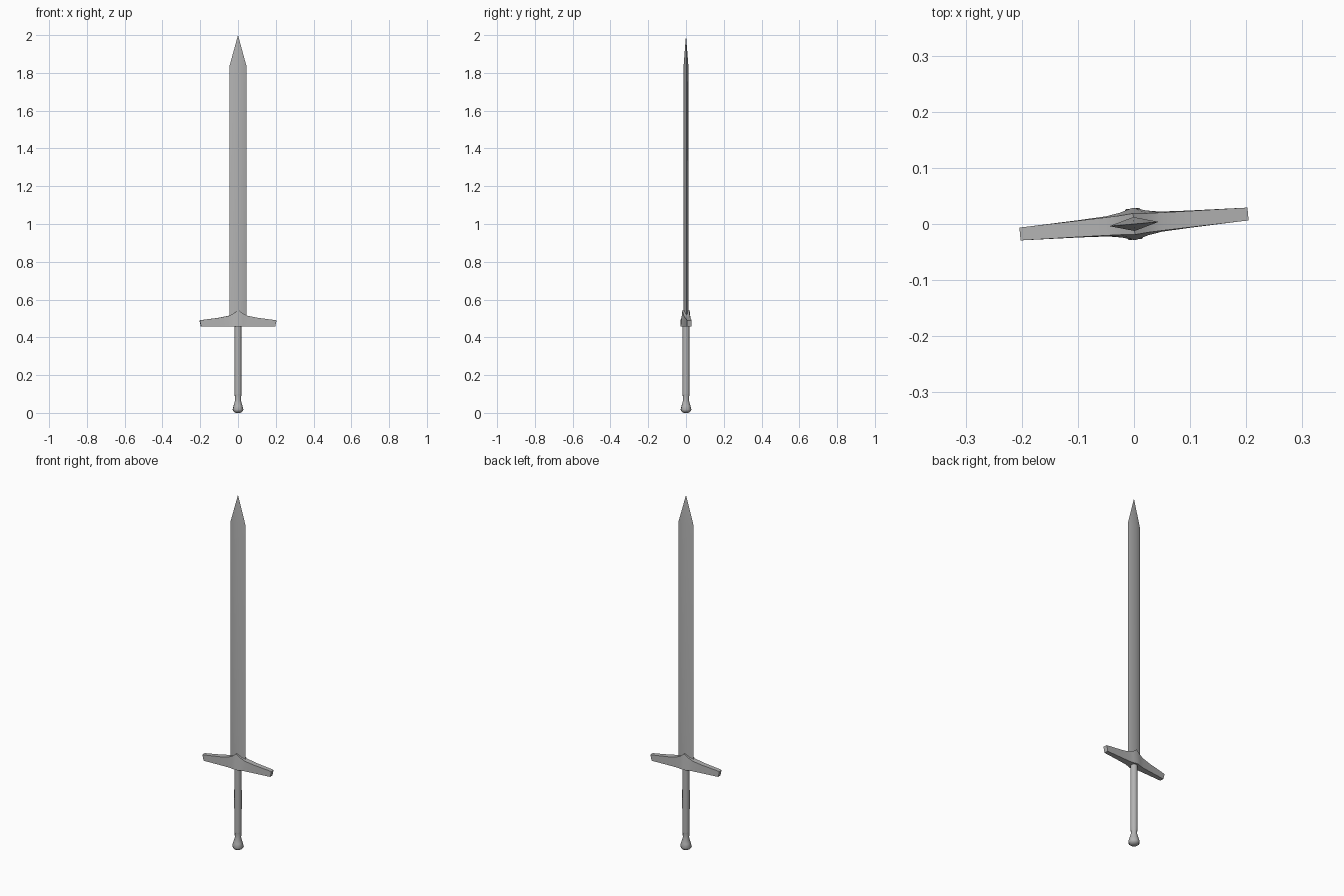
import bpy, bmesh, math
from mathutils import Matrix

if "Cube" in bpy.data.objects:
    bpy.data.objects.remove(bpy.data.objects["Cube"])

TWIST = Matrix.Rotation(math.radians(5), 4, 'Z')
SIDES = 8

steel = bpy.data.materials.new("dark_steel")
steel.diffuse_color = (0.45, 0.45, 0.45, 1)
steel.use_nodes = True
steel.node_tree.nodes["Principled BSDF"].inputs["Base Color"].default_value = steel.diffuse_color


def skin(name, rings, angle=50):
    """Bridge a stack of equal-length vertex rings and cap both ends."""
    n = len(rings[0])
    verts = [v for r in rings for v in r]
    faces = [(k * n + i, k * n + (i + 1) % n, (k + 1) * n + (i + 1) % n, (k + 1) * n + i)
             for k in range(len(rings) - 1) for i in range(n)]
    faces += [tuple(range(n))[::-1], tuple(range((len(rings) - 1) * n, len(rings) * n))]
    mesh = bpy.data.meshes.new(name)
    mesh.from_pydata(verts, [], faces)
    mesh.transform(TWIST)
    bm = bmesh.new()
    bm.from_mesh(mesh)
    bmesh.ops.remove_doubles(bm, verts=bm.verts, dist=0.0003)
    bmesh.ops.recalc_face_normals(bm, faces=bm.faces)
    bm.to_mesh(mesh)
    bm.free()
    mesh.materials.append(steel)
    obj = bpy.data.objects.new(name, mesh)
    bpy.context.collection.objects.link(obj)
    bpy.ops.object.select_all(action='DESELECT')
    obj.select_set(True)
    bpy.context.view_layer.objects.active = obj
    bpy.ops.object.shade_smooth_by_angle(angle=math.radians(angle))
    return obj


def diamond(w, t, z):
    return [(w, 0, z), (0, t, z), (-w, 0, z), (0, -t, z)]


def turned(name, profile):
    ang = [2 * math.pi * (i + 0.5) / SIDES for i in range(SIDES)]
    return skin(name, [[(r * math.cos(a), r * math.sin(a), z) for a in ang]
                       for r, z in profile])


# Blade: diamond section running to a point
skin("blade", [diamond(0.044, 0.0125, 0.48), diamond(0.044, 0.0125, 1.84),
               diamond(0.0001, 0.0001, 2.0)])

# Crossguard: sections (x, low half depth, top half depth, top z) peaking in the middle
half = [(0.204, 0.0115, 0.0115, 0.490), (0.10, 0.0155, 0.0145, 0.504),
        (0.05, 0.018, 0.016, 0.514), (0.025, 0.022, 0.017, 0.526),
        (0.0, 0.029, 0.019, 0.545)]
stations = [(-x, *rest) for x, *rest in half] + half[-2::-1]
skin("crossguard", [[(x * 0.965, -b, 0.458), (x * 0.965, b, 0.458), (x, t, z), (x, -t, z)]
                    for x, b, t, z in stations])

# Grip and pommel: turned eight-sided profiles
turned("grip", [(0.019, 0.10), (0.0195, 0.28), (0.019, 0.47)])
turned("pommel", [(0.014, 0.0), (0.026, 0.008), (0.030, 0.018), (0.0245, 0.038),
                  (0.016, 0.068), (0.019, 0.10)])
